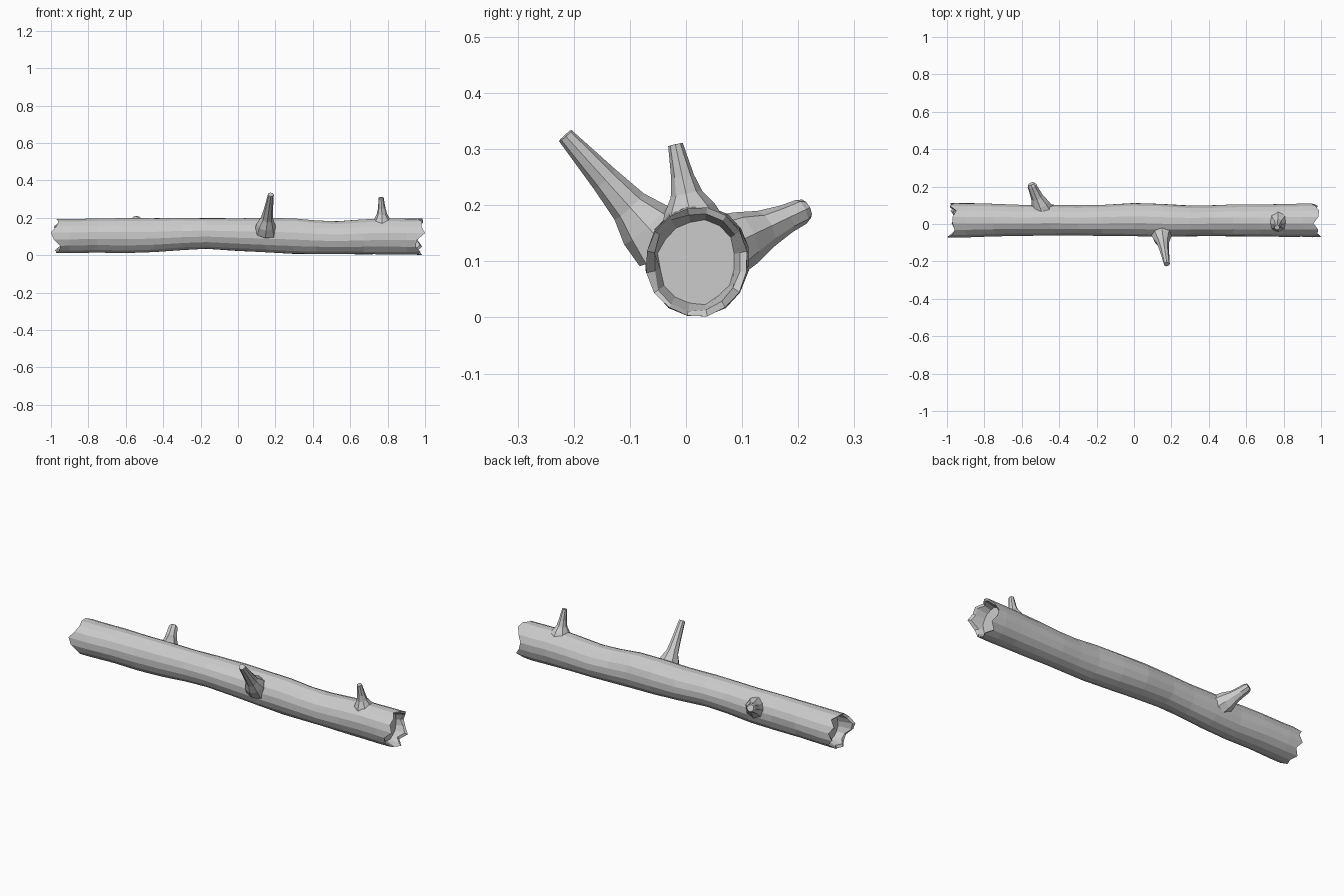
import bpy, bmesh, math, random
from mathutils import Vector

random.seed(4)
if "Cube" in bpy.data.objects:
    bpy.data.objects.remove(bpy.data.objects["Cube"], do_unlink=True)

SIDES = 16
wood = bpy.data.materials.new("grey wood")
wood.use_nodes = True
GREY = (0.6, 0.6, 0.6, 1)
wood.diffuse_color = GREY
wood.node_tree.nodes["Principled BSDF"].inputs["Base Color"].default_value = GREY


def loft(name, rings):
    """Skin a list of equal-length point rings and close both ends."""
    bm = bmesh.new()
    loops = [[bm.verts.new(p) for p in ring] for ring in rings]
    for a, b in zip(loops, loops[1:]):
        n = len(a)
        for i in range(n):
            j = (i + 1) % n
            bm.faces.new((a[i], a[j], b[j], b[i]))
    bm.faces.new(loops[0][::-1])
    bm.faces.new(loops[-1])
    bmesh.ops.recalc_face_normals(bm, faces=bm.faces)
    mesh = bpy.data.meshes.new(name)
    bm.to_mesh(mesh)
    bm.free()
    mesh.materials.append(wood)
    obj = bpy.data.objects.new(name, mesh)
    bpy.context.collection.objects.link(obj)
    return obj


# Trunk stations: x, front y, back y, bottom z, top z
STATIONS = [
    (-0.9, -0.072, 0.112, 0.01, 0.195),
    (-0.75, -0.066, 0.108, 0.013, 0.197),
    (-0.6, -0.064, 0.102, 0.01, 0.198),
    (-0.45, -0.062, 0.104, 0.015, 0.198),
    (-0.3, -0.062, 0.1, 0.027, 0.198),
    (-0.17, -0.064, 0.104, 0.033, 0.198),
    (0.0, -0.066, 0.113, 0.022, 0.198),
    (0.15, -0.07, 0.108, 0.014, 0.199),
    (0.3, -0.066, 0.099, 0.007, 0.198),
    (0.42, -0.064, 0.1, 0.006, 0.185),
    (0.53, -0.066, 0.104, 0.005, 0.181),
    (0.67, -0.067, 0.105, 0.004, 0.191),
    (0.8, -0.069, 0.107, 0.003, 0.198),
    (0.9, -0.07, 0.11, 0.002, 0.196),
]


def trunk_ring(station, scale=1.0, xs=None, jitter=0.0):
    x, front, back, low, high = station
    ring = []
    for i in range(SIDES):
        a = 2 * math.pi * (i + 0.5) / SIDES
        s = scale * (1.01 + random.uniform(-jitter, jitter))
        ring.append((xs[i] if xs else x,
                     (front + back) / 2 + math.cos(a) * s * (back - front) / 2,
                     (low + high) / 2 + math.sin(a) * s * (high - low) / 2))
    return ring


# Broken rims: how far each splinter reaches along x, from the back upward
RIGHT = [0.95, 0.97, 0.99, 0.985, 0.96, 0.985, 0.98, 1.0,
         0.955, 0.95, 0.975, 0.96, 0.985, 0.95, 0.985, 0.96]
LEFT = [-0.96, -0.985, -0.95, -0.97, -0.97, -0.96, -0.97, -1.0,
        -0.985, -0.95, -0.955, -0.975, -0.96, -0.98, -0.95, -0.98]


def broken_end(station, rim):
    """Rim, its inner lip and the hollow floor, from outside inward."""
    sign = math.copysign(1, rim[0])
    lip = [x - sign * random.uniform(0.0, 0.015) for x in rim]
    deep = [sign * random.uniform(0.9, 0.92)] * SIDES
    return [trunk_ring(station, 1.0, rim, 0.02),
            trunk_ring(station, 0.88, lip, 0.05),
            trunk_ring(station, 0.76, deep, 0.05)]


body = [trunk_ring(s, jitter=0.015) for s in STATIONS]
loft("trunk", broken_end(STATIONS[0], LEFT)[::-1] + body
     + broken_end(STATIONS[-1], RIGHT))


def branch(name, base, tip, profile, sides=8):
    """Flared stub; profile gives (fraction along the axis, radius)."""
    base, tip = Vector(base), Vector(tip)
    axis = tip - base
    u = axis.cross(Vector((1, 0, 0))).normalized()
    v = axis.cross(u).normalized()
    rings = []
    for t, r in profile:
        ring = []
        for i in range(sides):
            a = 2 * math.pi * i / sides
            q = r * random.uniform(0.92, 1.06)
            ring.append(base + axis * t + (u * math.cos(a) + v * math.sin(a)) * q)
        rings.append(ring)
    loft(name, rings)


branch("front_branch", (0.145, -0.04, 0.13), (0.175, -0.215, 0.324),
       [(0, 0.062), (0.18, 0.05), (0.35, 0.034), (0.6, 0.025), (1, 0.016)])
branch("top_branch", (0.772, 0.012, 0.165), (0.765, -0.019, 0.308),
       [(0, 0.06), (0.2, 0.044), (0.38, 0.028), (0.6, 0.02), (1, 0.013)])
branch("back_branch", (-0.485, 0.07, 0.124), (-0.55, 0.215, 0.193),
       [(0, 0.062), (0.25, 0.048), (0.5, 0.034), (0.75, 0.027),
        (0.93, 0.024), (1, 0.018)])
